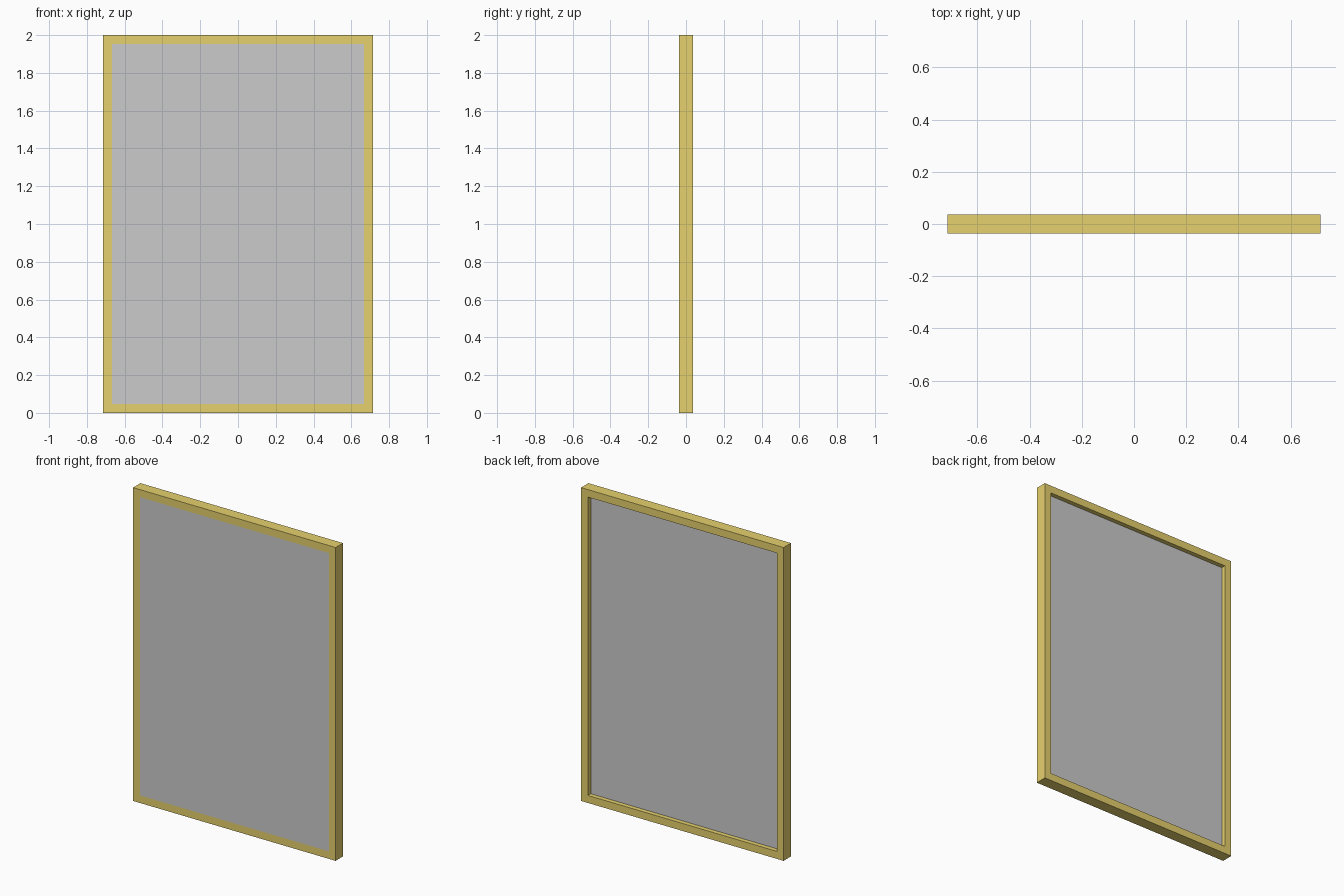
import bpy, bmesh

if "Cube" in bpy.data.objects:
    bpy.data.objects.remove(bpy.data.objects["Cube"])

W, H, D = 0.715, 2.0, 0.037      # half width, height, half depth
B = 0.048                        # border width
PANEL_BACK = 0.008               # rear face of the panel, recessed from the back

gold = bpy.data.materials.new("gold")
gold.diffuse_color = (0.788, 0.635, 0.153, 1)
gold.use_nodes = True
gold.node_tree.nodes["Principled BSDF"].inputs["Base Color"].default_value = gold.diffuse_color


def add_object(name, bm, mat=None):
    bmesh.ops.recalc_face_normals(bm, faces=bm.faces)
    mesh = bpy.data.meshes.new(name)
    bm.to_mesh(mesh)
    bm.free()
    obj = bpy.data.objects.new(name, mesh)
    bpy.context.collection.objects.link(obj)
    if mat:
        mesh.materials.append(mat)
    return obj


def rectangle(bm, inset, y):
    x, z0, z1 = W - inset, inset, H - inset
    return [bm.verts.new((px, y, pz)) for px, pz in
            ((-x, z0), (x, z0), (x, z1), (-x, z1))]


# Frame: rectangular section swept round four mitred corners
bm = bmesh.new()
loops = [rectangle(bm, i, y) for i, y in ((0, -D), (0, D), (B, D), (B, -D))]
for k in range(4):
    a, b = loops[k], loops[(k + 1) % 4]
    for i in range(4):
        j = (i + 1) % 4
        bm.faces.new((a[i], a[j], b[j], b[i]))
add_object("frame", bm, gold)

# Panel: flush with the front, recessed at the back
bm = bmesh.new()
front, back = rectangle(bm, B, -D), rectangle(bm, B, PANEL_BACK)
bm.faces.new(front)
bm.faces.new(back)
for i in range(4):
    j = (i + 1) % 4
    bm.faces.new((front[i], front[j], back[j], back[i]))
add_object("mirror_panel", bm)
